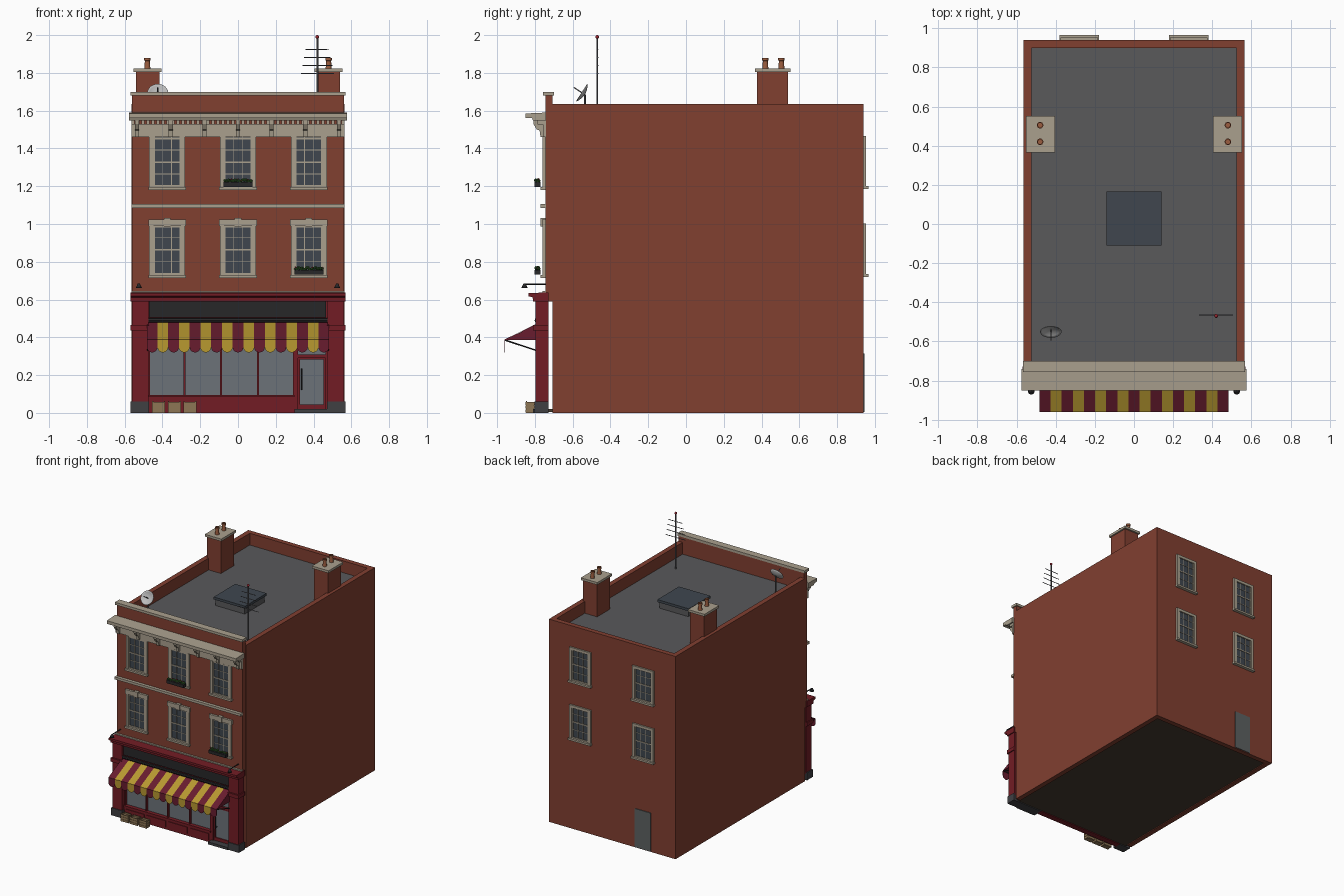
import bpy, bmesh, math, random
from mathutils import Vector, Matrix

if "Cube" in bpy.data.objects:
    bpy.data.objects.remove(bpy.data.objects["Cube"])

random.seed(3)
COL = dict(brick=(.22, .05, .03), stone=(.40, .35, .27), roof=(.10, .10, .105), red=(.17, .012, .018),
           maroon=(.14, .012, .028), yellow=(.48, .32, .03), glass=(.05, .062, .078), shopglass=(.15, .17, .19),
           dark=(.02, .02, .022), plinth=(.05, .05, .055), wood=(.27, .18, .09), clay=(.33, .11, .05),
           metal=(.12, .12, .13), dish=(.5, .5, .5), floor=(.06, .045, .03), green=(.03, .10, .02),
           flower=(.3, .02, .03), door=(.11, .12, .12))
MATS = {}
for k, c in COL.items():
    MATS[k] = bpy.data.materials.new(k)
    MATS[k].diffuse_color = (*c, 1)


def finish(name, bm, mat, smooth=False):
    bmesh.ops.recalc_face_normals(bm, faces=bm.faces)
    for f in bm.faces:
        f.smooth = smooth
    me = bpy.data.meshes.new(name)
    bm.to_mesh(me)
    bm.free()
    me.materials.append(MATS[mat])
    ob = bpy.data.objects.new(name, me)
    bpy.context.collection.objects.link(ob)
    return ob


def boxes(name, mat, *dims):
    """One object from boxes given as x0, x1, y0, y1, z0, z1."""
    bm = bmesh.new()
    for x0, x1, y0, y1, z0, z1 in dims:
        m = Matrix.Translation(((x0 + x1) / 2, (y0 + y1) / 2, (z0 + z1) / 2)) @ \
            Matrix.Diagonal((abs(x1 - x0), abs(y1 - y0), abs(z1 - z0), 1))
        bmesh.ops.create_cube(bm, size=1, matrix=m)
    return finish(name, bm, mat)


def prism(name, mat, pts, spans):
    """Extrude a (y, z) profile along x over each span."""
    bm = bmesh.new()
    for x0, x1 in spans:
        f = bm.faces.new([bm.verts.new((x0, y, z)) for y, z in pts])
        r = bmesh.ops.extrude_face_region(bm, geom=[f])
        bmesh.ops.translate(bm, vec=(x1 - x0, 0, 0), verts=[v for v in r['geom'] if isinstance(v, bmesh.types.BMVert)])
    return finish(name, bm, mat)


def lathe(name, mat, prof, loc, axis=(0, 0, 1), n=16, smooth=True):
    """Spin an (r, h) profile about an axis through loc."""
    bm = bmesh.new()
    vs = [bm.verts.new((r, 0, h)) for r, h in prof]
    es = [bm.edges.new(p) for p in zip(vs, vs[1:])]
    bmesh.ops.spin(bm, geom=vs + es, cent=(0, 0, 0), axis=(0, 0, 1), angle=2 * math.pi, steps=n)
    bmesh.ops.remove_doubles(bm, verts=bm.verts, dist=1e-5)
    rot = Vector((0, 0, 1)).rotation_difference(Vector(axis)).to_matrix().to_4x4()
    bm.transform(Matrix.Translation(loc) @ rot)
    return finish(name, bm, mat, smooth)


def rods(name, mat, r, *segs):
    bm = bmesh.new()
    for a, b in segs:
        a, b = Vector(a), Vector(b)
        rot = (b - a).to_track_quat('Z', 'Y').to_matrix().to_4x4()
        bmesh.ops.create_cone(bm, cap_ends=True, segments=8, radius1=r, radius2=r, depth=(b - a).length,
                              matrix=Matrix.Translation((a + b) / 2) @ rot)
    return finish(name, bm, mat)


# Building shell, floor and flat roof
boxes("brick_walls", 'brick', (-.565, -.525, -.707, .94, 0, 1.635), (.525, .565, -.707, .94, 0, 1.635),
      (-.525, .525, .90, .94, 0, 1.635), (-.56, .56, -.745, -.707, .59, 1.68))
boxes("ground_floor", 'floor', (-.53, .53, -.73, .91, .006, .02))
boxes("flat_roof", 'roof', (-.53, .53, -.71, .91, 1.52, 1.54))
boxes("skylight_curb", 'roof', (-.13, .13, -.10, .155, 1.54, 1.59))
boxes("skylight", 'glass', (-.14, .14, -.11, .165, 1.59, 1.61))

# Stone bands, frieze and main cornice
boxes("parapet_coping", 'stone', (-.568, .568, -.757, -.70, 1.68, 1.70))
boxes("string_courses", 'stone', (-.563, .563, -.77, -.74, 1.085, 1.105), (-.563, .563, -.76, -.74, .632, .645))
boxes("frieze", 'stone', (-.563, .563, -.758, -.74, 1.46, 1.53))
prism("cornice", 'stone', [(-.74, 1.548), (-.81, 1.548), (-.815, 1.56), (-.85, 1.56), (-.85, 1.585), (-.74, 1.59)],
      [(-.576, .576)])
prism("cornice_brackets", 'stone', [(-.75, 1.46), (-.77, 1.46), (-.775, 1.495), (-.79, 1.50), (-.808, 1.53),
                                    (-.808, 1.55), (-.75, 1.55)],
      [(x * .178 - .011, x * .178 + .011) for x in range(-3, 4)])
boxes("dentils", 'stone', *[(i * .0265 - .008, i * .0265 + .008, -.785, -.74, 1.528, 1.55) for i in range(-21, 22)])


def window(name, x, z, face, s, head=True):
    """Sash window; s is the outward y direction, z the underside of the sill."""
    b = lambda x0, x1, d0, d1, z0, z1: (x + x0, x + x1, face + s * d0, face + s * d1, z + z0, z + z1)
    stone = [b(-.10, .10, -.01, .025, 0, .015), b(-.095, -.073, -.01, .014, .015, .28),
             b(.073, .095, -.01, .014, .015, .28)]
    if head:
        stone += [b(-.10, .10, -.01, .017, .275, .31), b(-.018, .018, -.01, .024, .272, .318)]
    boxes(name + "_surround", 'stone', *stone)
    boxes(name + "_glass", 'glass', b(-.074, .074, -.01, .003, .014, .28))
    bars = [b(c - .002, c + .002, 0, .006, .015, .28) for c in (-.023, .023)]
    bars += [b(-.073, .073, 0, d, h - t, h + t) for h, t, d in
             ((.02, .006, .008), (.085, .002, .006), (.148, .004, .008), (.212, .002, .006), (.272, .005, .008))]
    bars += [b(c - .004, c + .004, 0, .008, .015, .28) for c in (-.069, .069)]
    boxes(name + "_sashes", 'stone', *bars)


for i, x in enumerate((-.375, 0, .375)):
    window(f"front_upper_window_{i}", x, 1.18, -.745, -1, False)
    window(f"front_lower_window_{i}", x, .715, -.745, -1)
for i, x in enumerate((-.28, .28)):
    window(f"rear_upper_window_{i}", x, 1.185, .94, 1, False)
    window(f"rear_lower_window_{i}", x, .72, .94, 1, False)
    boxes(f"rear_lintels_{i}", 'stone', *[(x - .095, x + .095, .93, .953, z, z + .022) for z in (1.445, .98)])
boxes("rear_door", 'door', (-.345, -.205, .93, .946, .005, .315))

# Flower boxes
for i, (x, z) in enumerate(((0, 1.197), (.375, .732))):
    boxes(f"flower_box_{i}", 'dark', (x - .077, x + .077, -.803, -.77, z, z + .025))
    for kind, n, r in (('green', 22, .009), ('flower', 9, .005)):
        bm = bmesh.new()
        for k in range(n):
            p = (x - .07 + .14 * k / (n - 1), -.787 + random.uniform(-.009, .009),
                 z + .027 + random.uniform(0, .01) + (.004 if kind == 'flower' else 0))
            bmesh.ops.create_icosphere(bm, subdivisions=1, radius=r, matrix=Matrix.Translation(p))
        finish(f"flower_box_{kind}_{i}", bm, kind)

# Shopfront: pilasters, fascia, sign board
for i, s in enumerate((-1, 1)):
    boxes(f"pilaster_{i}", 'red', (s * .475, s * .562, -.797, -.728, .05, .615),
          (s * .47, s * .57, -.81, -.728, .435, .465))
    boxes(f"pilaster_base_{i}", 'plinth', (s * .472, s * .57, -.803, -.728, 0, .06))
    # Gooseneck lamps
    rods(f"lamp_arm_{i}", 'dark', .004, ((s * .525, -.74, .682), (s * .525, -.855, .682)))
    lathe(f"lamp_shade_{i}", 'dark', [(0, .025), (.006, .024), (.017, 0), (0, .002)], (s * .525, -.855, .66), n=12)
boxes("fascia", 'red', (-.475, .475, -.775, -.728, .45, .615))
prism("shop_cornice", 'red', [(-.728, .59), (-.81, .59), (-.812, .612), (-.835, .618), (-.835, .635), (-.728, .637)],
      [(-.57, .57)])
boxes("sign_board", 'dark', (-.47, .465, -.785, -.77, .505, .597))

# Shop window, stall riser and door
boxes("shop_glass", 'shopglass', (-.475, .30, -.752, -.745, .09, .455), (.30, .475, -.752, -.745, .03, .455))
boxes("stall_riser", 'red', (-.475, .30, -.775, -.728, 0, .09), (-.475, .30, -.783, -.74, .084, .096),
      *[(-.462 + i * .192, -.292 + i * .192, -.78, -.76, .02, .07) for i in range(4)])
boxes("shop_mullions", 'red', *[(x - .005, x + .005, -.768, -.735, .09, .455) for x in (-.47, -.283, -.09, .105)],
      (.29, .318, -.77, -.735, 0, .455), (.462, .478, -.77, -.735, 0, .455), (.31, .47, -.768, -.735, .29, .31))
boxes("door_frame", 'red', (.318, .328, -.76, -.74, .03, .29), (.452, .462, -.76, -.74, .03, .29),
      (.318, .462, -.76, -.74, .02, .045), (.318, .462, -.76, -.74, .282, .29))
rods("door_handle", 'dark', .004, ((.338, -.772, .12), (.338, -.772, .235)),
     ((.338, -.75, .13), (.338, -.772, .13)), ((.338, -.75, .225), (.338, -.772, .225)))
boxes("door_step", 'plinth', (.30, .475, -.81, -.728, 0, .02))

# Striped awning with scalloped valance
N, W = 17, .966
sw = W / N
for kind, par in (('maroon', 0), ('yellow', 1)):
    bm = bmesh.new()
    for i in range(par, N, 2):
        x0 = -W / 2 + i * sw
        bm.faces.new([bm.verts.new(p) for p in ((x0, -.77, .48), (x0 + sw, -.77, .48),
                                                (x0 + sw, -.96, .387), (x0, -.96, .387))])
        arc = [(x0 + sw / 2 - sw / 2 * math.cos(math.pi * k / 10), -.96, .348 - .028 * math.sin(math.pi * k / 10))
               for k in range(11)]
        bm.faces.new([bm.verts.new(p) for p in [(x0 + sw, -.96, .387), (x0, -.96, .387)] + arc])
    ob = finish(f"awning_{kind}_stripes", bm, kind)
    md = ob.modifiers.new("thickness", 'SOLIDIFY')
    md.thickness, md.offset = .003, 0
prism("awning_side_panels", 'maroon', [(-.77, .478), (-.958, .386), (-.77, .386)],
      [(-W / 2, -W / 2 + .003), (W / 2 - .003, W / 2)])
rods("awning_roller", 'dark', .012, ((-.475, -.79, .49), (.475, -.79, .49)))
rods("awning_arms", 'dark', .004, *[((s * .478, -.957, .385), (s * .478, -.775, .325)) for s in (-1, 1)],
     ((-.478, -.957, .385), (.478, -.957, .385)))

# Slatted crates
for i, x in enumerate((-.42, -.337, -.255)):
    a, c, y0, y1 = x - .034, x + .034, -.85, -.803
    boxes(f"crate_{i}", 'wood', (a + .003, c - .003, y0 + .003, y1 - .003, 0, .045),
          *[q for z in (.002, .022, .042) for q in ((a, c, y0, y0 + .004, z, z + .016), (a, c, y1 - .004, y1, z, z + .016),
            (a, a + .004, y0, y1, z, z + .016), (c - .004, c, y0, y1, z, z + .016))],
          *[(p, p + .007, y0 + .002, y0 + .008, 0, .064) for p in (a, c - .007)])

# Chimneys with pots
for i, s in enumerate((-1, 1)):
    boxes(f"chimney_stack_{i}", 'brick', (s * .415, s * .54, .375, .54, 1.53, 1.81))
    boxes(f"chimney_cap_{i}", 'stone', (s * .405, s * .552, .365, .553, 1.805, 1.824))
    for j, y in enumerate((.42, .505)):
        ob = lathe(f"chimney_pot_{i}_{j}", 'clay', [(0, 0), (.016, 0), (.013, .04), (.017, .042), (.017, .056),
                   (.011, .056), (.011, .03), (0, .03)], (s * .48, y, 1.824), smooth=False)

# Aerial
rods("aerial_mast", 'metal', .005, ((.42, -.47, 1.53), (.42, -.47, 1.985)))
rods("aerial_elements", 'metal', .0025, *[((.42 - w, -.465, z), (.42 + w, -.465, z)) for w, z in
                                         ((.063, 1.925), (.071, 1.882), (.079, 1.84), (.087, 1.797))])
lathe("aerial_tip", 'flower', [(.01 * math.sin(math.pi * k / 8), -.01 * math.cos(math.pi * k / 8)) for k in range(9)],
      (.42, -.47, 1.99), n=12)

# Satellite dish facing front and up
aim = Vector((0, -.84, .54))
hub = Vector((-.425, -.535, 1.685))
lathe("satellite_dish", 'dish', [(0, 0), (.025, .004), (.045, .012), (.055, .018), (.054, .021), (.044, .015),
                                 (.025, .007), (0, .003)], hub, aim, 24)
rods("dish_mount", 'metal', .005, ((-.425, -.535, 1.53), hub))
rods("dish_feed_arm", 'metal', .003, (hub, hub + aim * .07))

for m in bpy.data.materials:
    if m.users and not m.is_grease_pencil:
        m.use_nodes = True
        m.node_tree.nodes["Principled BSDF"].inputs["Base Color"].default_value = m.diffuse_color
